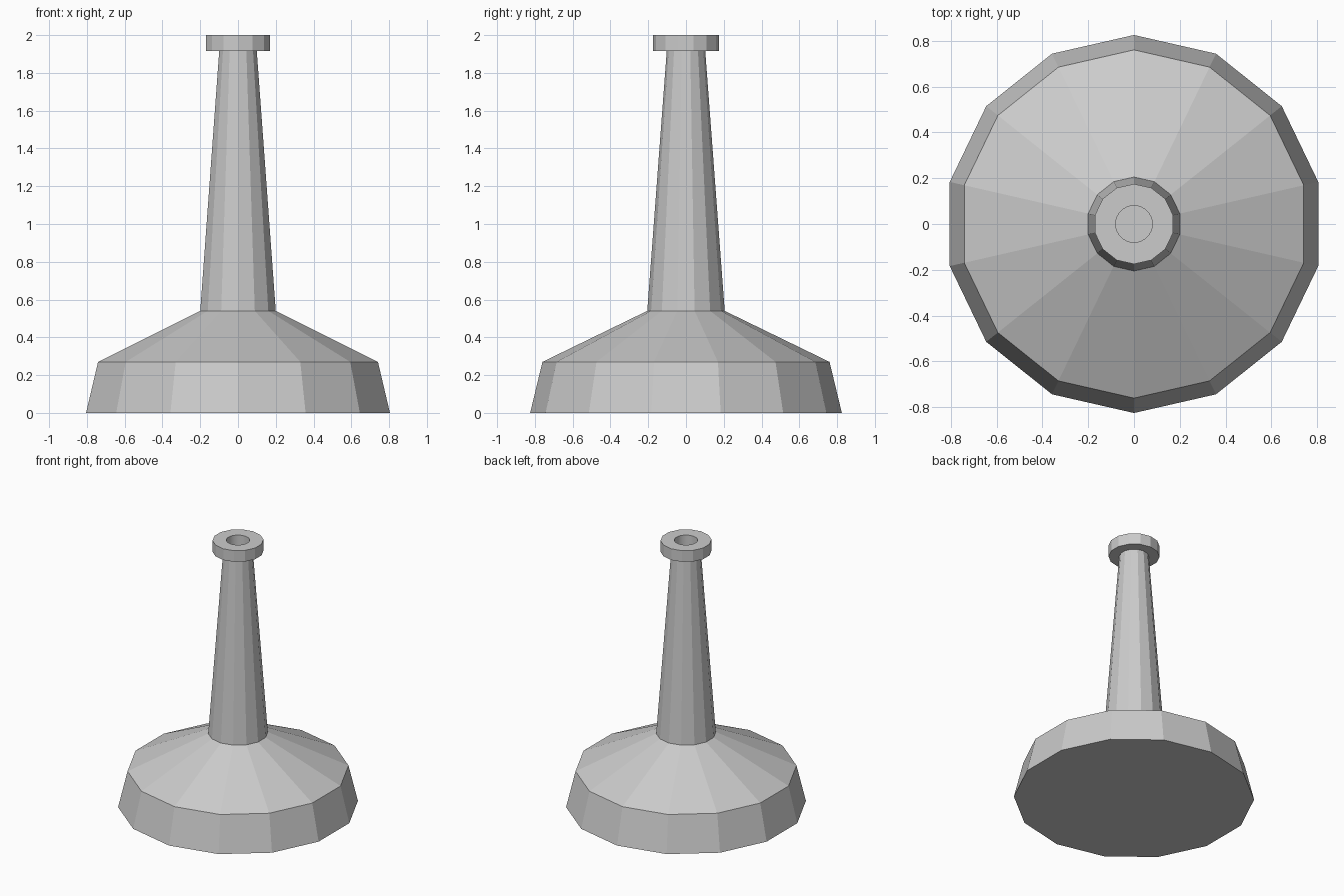
import bpy
import bmesh
import math
from mathutils import Matrix

cube = bpy.data.objects.get("Cube")
if cube:
    bpy.data.objects.remove(cube, do_unlink=True)

SIDES = 14

# Single grey for the whole model
grey = bpy.data.materials.new("light grey")
grey.use_nodes = True
grey.diffuse_color = (0.6, 0.6, 0.6, 1)
grey.node_tree.nodes["Principled BSDF"].inputs["Base Color"].default_value = grey.diffuse_color


def turned(name, profile, sides):
    """Closed solid from (radius, height) rings, with a corner facing the back."""
    bm = bmesh.new()
    rings = []
    for radius, z in profile:
        ring = bmesh.ops.create_circle(bm, segments=sides, radius=radius,
                                       matrix=Matrix.Translation((0, 0, z)))
        rings.append(ring["verts"])
    for low, high in zip(rings, rings[1:]):
        for i in range(sides):
            j = (i + 1) % sides
            bm.faces.new((low[i], low[j], high[j], high[i]))
    bm.faces.new(rings[0])
    bm.faces.new(rings[-1])
    bmesh.ops.recalc_face_normals(bm, faces=bm.faces)
    # Put a corner exactly on +y
    first = rings[0][0].co
    turn = math.pi / 2 - math.atan2(first.y, first.x)
    bmesh.ops.rotate(bm, verts=bm.verts, matrix=Matrix.Rotation(turn, 3, "Z"))
    mesh = bpy.data.meshes.new(name)
    bm.to_mesh(mesh)
    bm.free()
    mesh.materials.append(grey)
    obj = bpy.data.objects.new(name, mesh)
    bpy.context.collection.objects.link(obj)
    return obj


# Broad base with a sloping shoulder
turned("base", [(0.825, 0), (0.76, 0.27), (0.205, 0.54)], SIDES)

# Tapered neck with a flat rim
neck = turned("neck_and_rim",
              [(0.205, 0.54), (0.102, 1.915), (0.175, 1.915), (0.175, 2.0)], SIDES)

# Round bore sunk into the top
cutter = turned("bore_cutter", [(0.08, 1.7), (0.08, 2.1)], 32)
cutter.hide_render = True
bore = neck.modifiers.new("bore", "BOOLEAN")
bore.operation = "DIFFERENCE"
bore.solver = "EXACT"
bore.object = cutter
bpy.ops.object.select_all(action="DESELECT")
neck.select_set(True)
bpy.context.view_layer.objects.active = neck
bpy.ops.object.modifier_apply(modifier=bore.name)
bpy.data.objects.remove(cutter, do_unlink=True)

# Smooth bore wall, crisp facets elsewhere
bpy.ops.object.shade_smooth_by_angle(angle=math.radians(15))
